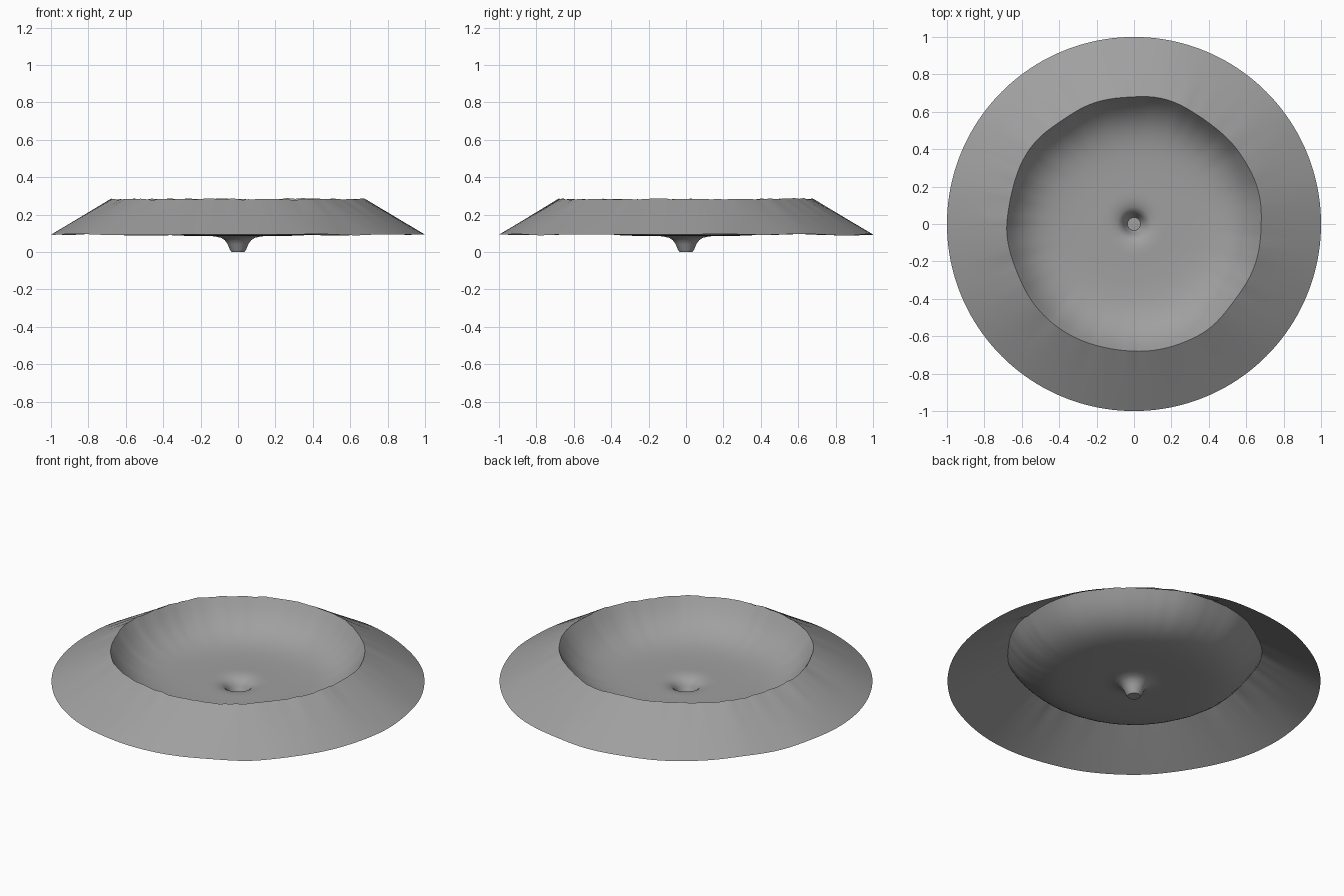
import bpy, bmesh, math
from mathutils import Vector, noise

cube = bpy.data.objects.get("Cube")
if cube:
    bpy.data.objects.remove(cube, do_unlink=True)

SEGMENTS = 160
RIDGE_R, RIDGE_Z, FLOOR_Z, RIM_Z = 0.68, 0.287, 0.09, 0.097


def wobble(angle, detail, seed):
    """Smooth noise that closes around the circle."""
    p = Vector((math.cos(angle) * detail, math.sin(angle) * detail, seed))
    return noise.noise(p)


# Profile: central pit, shallow bowl that steepens to the ridge, outer slope
profile = [(0.02, 0.004), (0.035, 0.004), (0.045, 0.02), (0.055, 0.045),
           (0.07, 0.067), (0.09, 0.08), (0.12, 0.087)]
bowl_steps = 22
for i in range(1, bowl_steps + 1):
    r = 0.12 + (RIDGE_R - 0.12) * i / bowl_steps
    profile.append((r, FLOOR_Z + (RIDGE_Z - FLOOR_Z) * (r / RIDGE_R) ** 6))
slope_steps = 6
for i in range(1, slope_steps + 1):
    t = i / slope_steps
    profile.append((RIDGE_R + (1 - RIDGE_R) * t, RIDGE_Z + (RIM_Z - RIDGE_Z) * t))

# Revolve the profile, roughening the ridge and the outer rim
bm = bmesh.new()
rings = []
for r, z in profile:
    ridge = max(0, 1 - abs(r - RIDGE_R) / 0.32) ** 2
    rim = max(0, (r - RIDGE_R) / (1 - RIDGE_R))
    ring = []
    for k in range(SEGMENTS):
        a = math.tau * k / SEGMENTS
        rr = r + ridge * 0.02 * wobble(a, 2, 3)
        zz = z + ridge * (0.008 * wobble(a, 3, 7) + 0.006 * wobble(a, 14, 1))
        zz += rim * 0.008 * wobble(a, 3, 5)
        ring.append(bm.verts.new((rr * math.cos(a), rr * math.sin(a), zz)))
    rings.append(ring)

center = bm.verts.new((0, 0, 0.006))
for k in range(SEGMENTS):
    n = (k + 1) % SEGMENTS
    bm.faces.new((center, rings[0][k], rings[0][n]))
    for inner, outer in zip(rings, rings[1:]):
        bm.faces.new((inner[k], outer[k], outer[n], inner[n]))

low = min(v.co.z for v in bm.verts)
bmesh.ops.translate(bm, verts=bm.verts, vec=(0, 0, -low))

mesh = bpy.data.meshes.new("crater_surface")
bm.to_mesh(mesh)
bm.free()
crater = bpy.data.objects.new("crater_surface", mesh)
bpy.context.collection.objects.link(crater)

# Single stone grey
stone = bpy.data.materials.new("stone_grey")
stone.use_nodes = True
color = (0.35, 0.35, 0.35, 1)
stone.diffuse_color = color
stone.node_tree.nodes["Principled BSDF"].inputs["Base Color"].default_value = color
mesh.materials.append(stone)

# Smooth shading with a crisp ridge
bpy.ops.object.select_all(action="DESELECT")
crater.select_set(True)
bpy.context.view_layer.objects.active = crater
bpy.ops.object.shade_smooth_by_angle(angle=math.radians(50))
